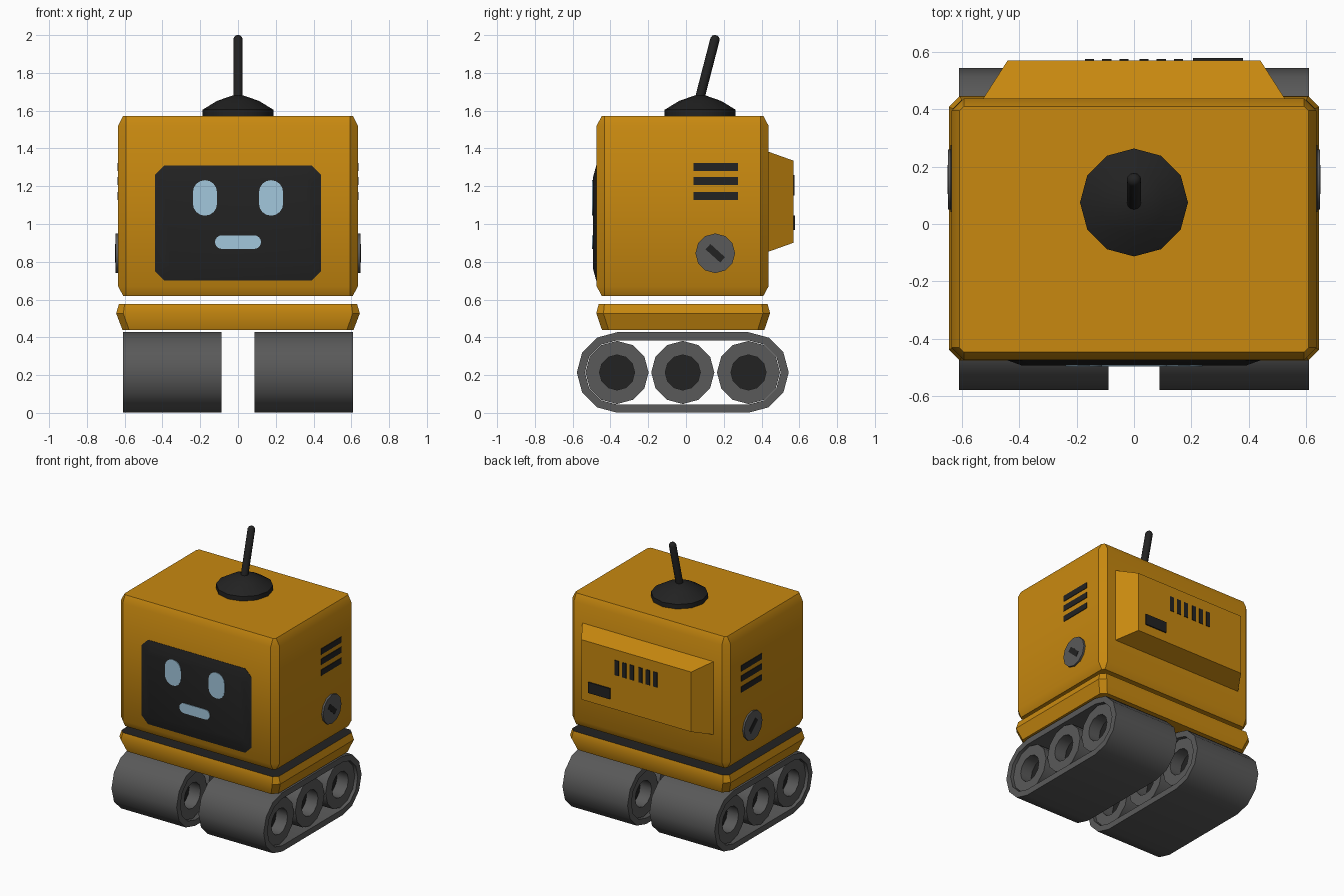
import bpy, bmesh, math
from mathutils import Vector

if "Cube" in bpy.data.objects:
    bpy.data.objects.remove(bpy.data.objects["Cube"])


def material(name, rgb):
    m = bpy.data.materials.new(name)
    m.use_nodes = True
    m.diffuse_color = (*rgb, 1)
    m.node_tree.nodes["Principled BSDF"].inputs["Base Color"].default_value = (*rgb, 1)
    return m


ORANGE = material("orange paint", (0.58, 0.25, 0.005))
GREY = material("grey rubber", (0.1, 0.1, 0.1))
BLACK = material("black plastic", (0.016, 0.016, 0.016))
BLUE = material("pale blue light", (0.36, 0.57, 0.72))
parts = []


def loft(name, rings, mats, rule=None, closed=False):
    """Skin a list of equal rings; cap the ends, or join them when closed."""
    bm = bmesh.new()
    vs = [[bm.verts.new(p) for p in ring] for ring in rings]
    n = len(vs[0])
    pairs = list(zip(vs, vs[1:])) + ([(vs[-1], vs[0])] if closed else [])
    for a, b in pairs:
        for i in range(n):
            j = (i + 1) % n
            bm.faces.new((a[i], a[j], b[j], b[i]))
    if not closed:
        bm.faces.new(vs[0])
        bm.faces.new(vs[-1])
    bmesh.ops.recalc_face_normals(bm, faces=bm.faces)
    if rule:
        for f in bm.faces:
            f.material_index = rule(f)
    mesh = bpy.data.meshes.new(name)
    bm.to_mesh(mesh)
    bm.free()
    for m in mats:
        mesh.materials.append(m)
    ob = bpy.data.objects.new(name, mesh)
    bpy.context.collection.objects.link(ob)
    parts.append(ob)
    return ob


def octagon(hx, hy, cut):
    """Rectangle with cut corners."""
    q = [(hx, hy - cut), (hx - cut, hy)]
    return q + [(-x, y) for x, y in q[::-1]] + [(-x, -y) for x, y in q] \
        + [(x, -y) for x, y in q[::-1]]


def stadium(half, r, steps, vertical=False):
    """Rounded slot outline around the origin."""
    pts = []
    for side in (1, -1):
        for i in range(steps + 1):
            a = math.pi * i / steps - math.pi / 2
            pts.append((side * (half + r * math.cos(a)), side * r * math.sin(a)))
    return [(-v, u) for u, v in pts] if vertical else pts


def circle(r, n):
    return [(r * math.cos(math.tau * i / n), r * math.sin(math.tau * i / n)) for i in range(n)]


def on_x(pts, x, y, z):
    return [(x, y + u, z + v) for u, v in pts]


def on_y(pts, y, x, z):
    return [(x + u, y, z + v) for u, v in pts]


def on_z(pts, z, x, y):
    return [(x + u, y + v, z) for u, v in pts]


def rect(hx, hy):
    return [(hx, hy), (-hx, hy), (-hx, -hy), (hx, -hy)]


# Body shell with softened top and bottom rims
BY = -0.018
small = octagon(0.608, 0.428, 0.015)
full = octagon(0.635, 0.455, 0.042)
loft("body", [on_z(p, z, 0, BY) for p, z in
              ((small, 0.62), (full, 0.67), (full, 1.52), (small, 1.572))], [ORANGE])

# Waist plate, dark on top
loft("waist_plate", [on_z(octagon(*s), z, 0, -0.015) for s, z in
                     (((0.612, 0.43, 0.035), 0.44), ((0.645, 0.46, 0.038), 0.527),
                      ((0.63, 0.447, 0.03), 0.577))],
     [ORANGE, BLACK], lambda f: int(f.normal.z > 0.9))

# Face screen, eyes and mouth
loft("face_screen", [on_y(octagon(hx, hz, c), y, 0, 1.005) for hx, hz, c, y in
                     ((0.44, 0.305, 0.05), ) and
                     ((0.44, 0.305, 0.05, -0.46), (0.44, 0.305, 0.05, -0.475),
                      (0.39, 0.24, 0.035, -0.493))], [BLACK])
eye = stadium(0.03, 0.064, 8, True)
mouth = stadium(0.086, 0.036, 8)
for name, pts, x, z in (("left_eye", eye, 0.175, 1.138), ("right_eye", eye, -0.175, 1.138),
                        ("mouth", mouth, 0, 0.904)):
    loft(name, [on_y(pts, y, x, z) for y in (-0.49, -0.497)], [BLUE])

# Back pack with vents and socket
loft("back_pack", [on_y(rect(hx, hz), y, 0, 1.118) for hx, hz, y in
                   ((0.53, 0.267, 0.43), (0.44, 0.217, 0.57))], [ORANGE])
for i, x in enumerate((0.035, 0.095, 0.155)):
    for s in (-1, 1):
        loft(f"back_vent_{i}", [on_y(rect(0.016, 0.054), y, s * x, 1.205)
                                for y in (0.568, 0.574)], [BLACK])
loft("back_socket", [on_y(rect(0.087, 0.039), y, 0.293, 1.006) for y in (0.568, 0.578)], [BLACK])

# Antenna mount and tilted rod
loft("antenna_mount", [on_z(circle(r, 12), z, 0, 0.075) for r, z in
                       ((0.188, 1.57), (0.188, 1.605), (0.11, 1.652), (0.03, 1.68))], [BLACK])
start, end = Vector((0, 0.066, 1.64)), Vector((0, 0.159, 1.999))
axis = (end - start).normalized()
side = Vector((1, 0, 0))
up = axis.cross(side)
length = (end - start).length
loft("antenna_rod", [[start + axis * t + side * u + up * v for u, v in circle(r, 12)]
                     for t, r in ((0, 0.025), (length - 0.02, 0.025),
                                  (length - 0.007, 0.019), (length, 0.008))], [BLACK])

for s, word in ((1, "left"), (-1, "right")):
    # Side vents
    for i, z in enumerate((1.301, 1.227, 1.148)):
        loft(f"{word}_vent_{i}", [on_x(rect(0.117, 0.021), s * x, 0.158, z)
                                  for x in (0.632, 0.639)], [BLACK])
    # Side dial with diagonal slot
    loft(f"{word}_dial", [on_x(circle(0.105, 12), s * x, 0.155, 0.845)
                          for x in (0.63, 0.648)], [GREY])
    a = math.radians(-42)
    slot = [(u * math.cos(a) - v * math.sin(a), u * math.sin(a) + v * math.cos(a))
            for u, v in rect(0.052, 0.019)]
    loft(f"{word}_dial_slot", [on_x(slot, s * x, 0.155, 0.845) for x in (0.645, 0.65)], [BLACK])

    # Track belt, open on both sides
    outer, inner = stadium(0.348, 0.213, 6), stadium(0.348, 0.17, 6)
    loft(f"{word}_track", [on_x(p, s * x, -0.017, 0.214) for p, x in
                           ((outer, 0.088), (outer, 0.61), (inner, 0.61), (inner, 0.088))],
         [GREY], closed=True)
    # Wheels with sunken dark hubs
    for i, y in enumerate((-0.365, -0.017, 0.331)):
        loft(f"{word}_wheel_{i}", [on_x(circle(r, 12 * 1), s * x, y, 0.214) for r, x in
                                   ((0.093, 0.2), (0.093, 0.11), (0.167, 0.11),
                                    (0.167, 0.588), (0.093, 0.588), (0.093, 0.498))],
             [GREY, BLACK], lambda f: int(len(f.verts) > 4))

# Smooth shading with sharp edges kept
bpy.ops.object.select_all(action="DESELECT")
for ob in parts:
    ob.select_set(True)
bpy.context.view_layer.objects.active = parts[0]
bpy.ops.object.shade_smooth_by_angle(angle=math.radians(35))
